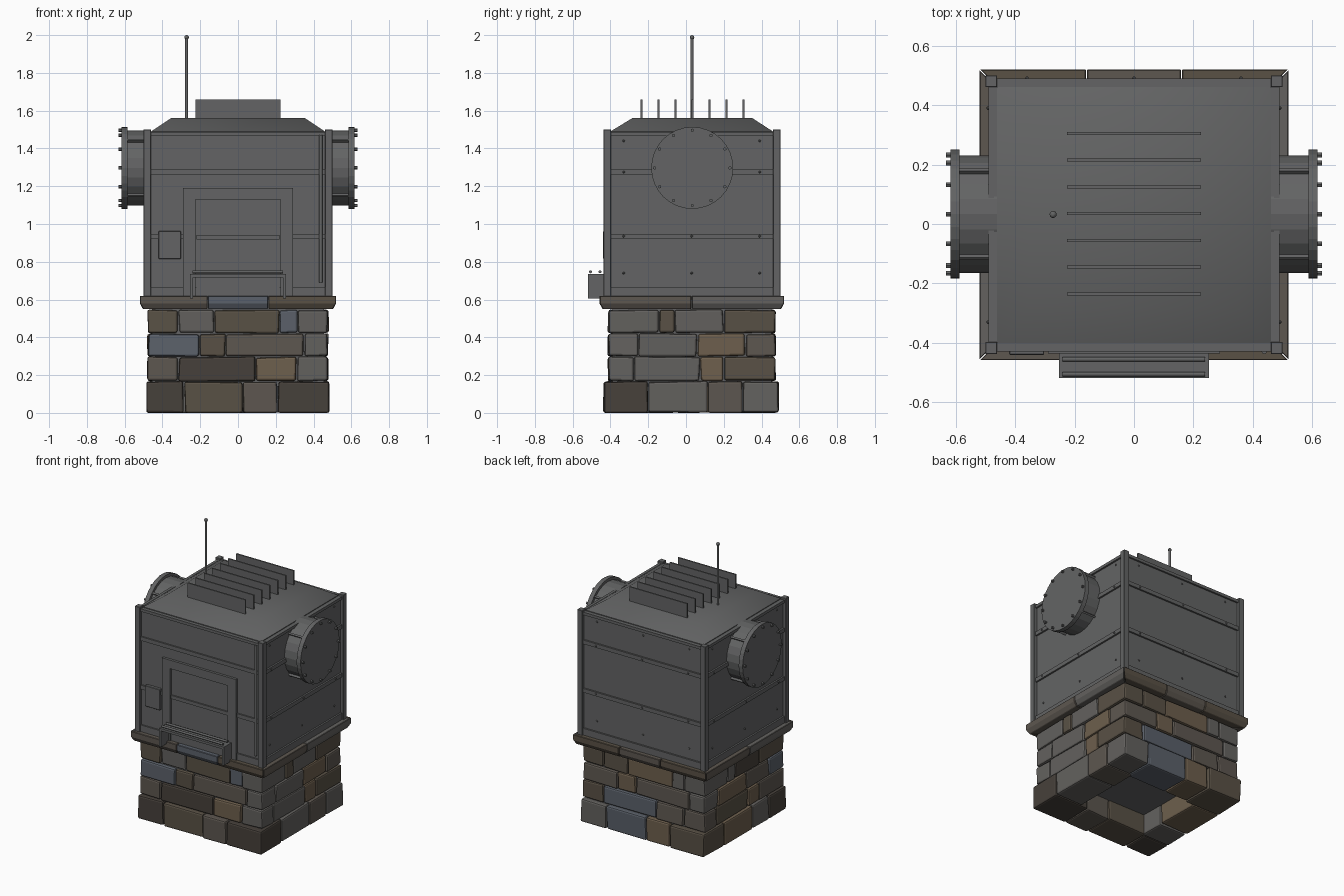
import bpy, bmesh, math, random
from mathutils import Vector, Matrix

if "Cube" in bpy.data.objects:
    bpy.data.objects.remove(bpy.data.objects["Cube"])

random.seed(7)
YC = 0.03  # centre of the body in y


def material(name, rgb):
    m = bpy.data.materials.new(name)
    m.diffuse_color = (*rgb, 1)
    m.use_nodes = True
    m.node_tree.nodes["Principled BSDF"].inputs["Base Color"].default_value = m.diffuse_color
    return m


IRON = material("iron", (.125, .127, .128))
STONE = [material("stone_%d" % i, c) for i, c in enumerate([
    (.11, .095, .08), (.105, .12, .145), (.155, .115, .075),
    (.062, .052, .043), (.125, .12, .113), (.1, .082, .06)])]


def make(name, bm, mat=IRON, bevel=0, segments=1):
    bmesh.ops.recalc_face_normals(bm, faces=bm.faces)
    me = bpy.data.meshes.new(name)
    bm.to_mesh(me)
    bm.free()
    ob = bpy.data.objects.new(name, me)
    bpy.context.collection.objects.link(ob)
    me.materials.append(mat)
    if bevel:
        b = ob.modifiers.new("bevel", 'BEVEL')
        b.width, b.segments = bevel, segments
    return ob


def box(name, x0, x1, y0, y1, z0, z1, mat=IRON, bevel=0, jitter=0):
    bm = bmesh.new()
    size = Vector((x1 - x0, y1 - y0, z1 - z0))
    mid = Vector((x0 + x1, y0 + y1, z0 + z1)) / 2
    bmesh.ops.create_cube(bm, size=1, matrix=Matrix.Translation(mid) @ Matrix.Diagonal((*size, 1)))
    if jitter:
        for v in bm.verts:
            v.co += Vector([random.uniform(-jitter, jitter) for _ in range(3)])
            v.co.z = max(v.co.z, 0)
    return make(name, bm, mat, bevel, 2 if jitter else 1)


def rod(name, p, q, r, n=12, smooth=False):
    p, q = Vector(p), Vector(q)
    d = q - p
    bm = bmesh.new()
    bmesh.ops.create_cone(bm, cap_ends=True, segments=n, radius1=r, radius2=r, depth=d.length,
                          matrix=Matrix.Translation((p + q) / 2) @ d.to_track_quat('Z', 'Y').to_matrix().to_4x4())
    ob = make(name, bm)
    if smooth:
        for f in ob.data.polygons:
            f.use_smooth = len(f.vertices) == 4
    return ob


# Stone courses: z range, joints along the front (x), joints along the right (y), colours
courses = [
    (0, .165, (-.485, -.285, .025, .21, .485), (-.435, -.2, .115, .3, .49), (3, 5, 0, 3), (4, 0), .22),
    (.17, .295, (-.48, -.315, .095, .31, .478), (-.413, -.275, .075, .2, .476), (0, 3, 2, 4), (4, 2), .14),
    (.3, .418, (-.478, -.205, -.065, .35, .478), (-.413, -.255, .06, .315, .476), (1, 5, 0, 4), (4, 2), .14),
    (.423, .545, (-.48, -.315, -.125, .22, .315, .478), (-.413, -.145, -.06, .2, .476), (5, 4, 5, 1, 4), (5, 4), .14)]


def stone(x, y, z, c=None):
    g = .003
    c = random.randrange(6) if c is None else c
    box("base_stone", x[0] + g, x[1] - g, y[0] + g, y[1] - g, z[0], z[1], STONE[c], .011, .004)


def pairs(j):
    return list(zip(j, j[1:]))


for z0, z1, fj, rj, fc, rc, depth in courses:
    z = (z0, z1)
    front, right = pairs(fj), pairs(rj)
    back = pairs([-v for v in reversed(fj)])
    left = pairs([2 * YC - v for v in reversed(rj)])
    xa, xb, ya, yb = fj[0], fj[-1], rj[0], rj[-1]
    # corner blocks shared by two walls
    stone(front[0], left[0], z, fc[0])
    stone(front[-1], right[0], z, fc[-1])
    stone(back[0], left[-1], z)
    stone(back[-1], right[-1], z)
    # blocks between the corners
    for seg, c in zip(front[1:-1], fc[1:-1]):
        o = random.uniform(-.004, .004)
        stone(seg, (ya + o, ya + depth), z, c)
    for seg in back[1:-1]:
        stone(seg, (yb - depth, yb + random.uniform(-.004, .004)), z)
    for seg, c in zip(right[1:-1], rc):
        stone((xb - depth, xb + random.uniform(-.004, .004)), seg, z, c)
    for seg in left[1:-1]:
        stone((xa + random.uniform(-.004, .004), xa + depth), seg, z)
box("base_core", -.455, .455, -.39, .452, .14, .6)

# Mitred coping stones around the top of the base
X0, X1, Y0, Y1 = -.52, .52, -.458, .52
profile = [(0, .62), (0, .58), (.016, .55), (.11, .55), (.11, .62)]
sides = [(X0, X1, (X0, -.16, .16, X1), lambda t, o: (t, Y0 + o), (0, 1, 5)),
         (X0, X1, (X0, -.16, .16, X1), lambda t, o: (t, Y1 - o), (5, 0, 5)),
         (Y0, Y1, (Y0, YC, Y1), lambda t, o: (X0 + o, t), (4, 0)),
         (Y0, Y1, (Y0, YC, Y1), lambda t, o: (X1 - o, t), (0, 4))]
for lo, hi, joints, place, cols in sides:
    for (a, b), c in zip(pairs(joints), cols):
        bm = bmesh.new()
        ends = []
        for t in (a, b):
            s = 1 if t == a else -1
            mitre = s if t in (lo, hi) else 0
            ends.append([bm.verts.new((*place(t + s * .002 + mitre * o, o), h)) for o, h in profile])
        bm.faces.new(ends[0])
        bm.faces.new(ends[1])
        n = len(profile)
        for i in range(n):
            k = (i + 1) % n
            bm.faces.new((ends[0][i], ends[0][k], ends[1][k], ends[1][i]))
        make("coping_stone", bm, STONE[c], .003)

# Iron housing and corner posts
box("housing", -.478, .478, -.418, .478, .6, 1.485)
for x in (-.5, .46):
    for y in (-.437, .46):
        box("corner_post", x, x + .04, y, y + .04, .6, 1.5, bevel=.002)

# Horizontal rails on the sides, back and front
for z, h in ((.6, .067), (.92, .028), (1.262, .028), (1.467, .02)):
    for s in (-1, 1):
        box("side_rail", *sorted((s * .47, s * .49)), -.4, .462, z, z + h)
    box("back_rail", -.462, .462, .47, .49, z, z + h)
    if h != .028 or z > 1:
        box("front_rail", -.462, .462, -.428, -.41, z, z + h)
    else:
        for s in (-1, 1):
            box("front_rail", *sorted((s * .29, s * .462)), -.428, -.41, z, z + h)

# Rivets
bm = bmesh.new()
spots = []
for z in (.74, .935, 1.275, 1.44):
    d = .49 if z in (.935, 1.275) else .478
    for u in (-.36, 0, .36):
        spots += [(s * d, YC + u, z) for s in (-1, 1)] + [(u, d, z)]
for p in spots:
    bmesh.ops.create_icosphere(bm, subdivisions=1, radius=.007, matrix=Matrix.Translation(p))
make("rivets", bm)

# Sloped roof with softened hips
bm = bmesh.new()
rings = []
for x, y0, y1, z in ((.46, -.4, .46, 1.47), (.46, -.4, .46, 1.49), (.355, -.285, .352, 1.56)):
    rings.append([bm.verts.new(p) for p in ((-x, y0, z), (x, y0, z), (x, y1, z), (-x, y1, z))])
for a, b in pairs(rings):
    for i in range(4):
        bm.faces.new((a[i], a[i - 1], b[i - 1], b[i]))
bm.faces.new(rings[0])
bm.faces.new(rings[-1])
roof = make("roof", bm)
bpy.context.view_layer.objects.active = roof
roof.select_set(True)
bpy.ops.object.shade_smooth_by_angle(angle=math.radians(50))

# Cooling fins and antenna
for i in range(7):
    y = -.235 + i * .09
    box("cooling_fin", -.225, .225, y - .005, y + .005, 1.54, 1.66)
rod("antenna", (-.272, YC + .002, 1.54), (-.272, YC + .002, 1.99), .008, 10, True)
bm = bmesh.new()
bmesh.ops.create_uvsphere(bm, u_segments=12, v_segments=8, radius=.012,
                          matrix=Matrix.Translation((-.272, YC + .002, 1.988)))
make("antenna_tip", bm)

# Side ports: pipe, flange, bolts and gussets
ZP = 1.297
for s in (-1, 1):
    rod("port_pipe", (s * .46, YC + .003, ZP), (s * .6, YC + .003, ZP), .198, 24)
    rod("port_flange", (s * .586, YC + .003, ZP), (s * .617, YC + .003, ZP), .217, 32)
    for i in range(12):
        a = math.tau * i / 12
        y, z = YC + .003 + .199 * math.cos(a), ZP + .199 * math.sin(a)
        rod("port_bolt", (s * .6, y, z), (s * .632, y, z), .009, 6)
    for i in range(4):
        bm = bmesh.new()
        rot = Matrix.Rotation(math.pi / 4 + i * math.pi / 2, 4, 'X')
        bmesh.ops.create_cube(bm, size=1, matrix=Matrix.Translation((s * .535, YC + .003, ZP)) @ rot
                              @ Matrix.Translation((0, 0, .197)) @ Matrix.Diagonal((.12, .012, .03, 1)))
        make("port_gusset", bm)

# Hatch frame, inner shutter and cross bar
for s in (-1, 1):
    box("hatch_jamb", *sorted((s * .225, s * .29)), -.436, -.41, .62, 1.19)
box("hatch_lintel", -.225, .225, -.436, -.41, 1.13, 1.19)
box("hatch_shutter", -.22, .22, -.424, -.41, .62, 1.13)
box("hatch_bar", -.22, .22, -.434, -.41, .918, .943)

# Delivery shelf with brackets and rails
box("shelf_plate", -.25, .25, -.518, -.42, .718, .735)
for s in (-1, 1):
    box("shelf_bracket", *sorted((s * .238, s * .253)), -.518, -.42, .605, .735)
for y in (-.505, -.455):
    rod("shelf_rail", (-.24, y, .747), (.238, y, .747), .008, 10, True)

# Junction box and conduit
box("junction_box", -.42, -.302, -.44, -.41, .815, .962, bevel=.003)
rod("conduit", (.438, -.428, .69), (.438, -.428, 1.47), .009, 10, True)
